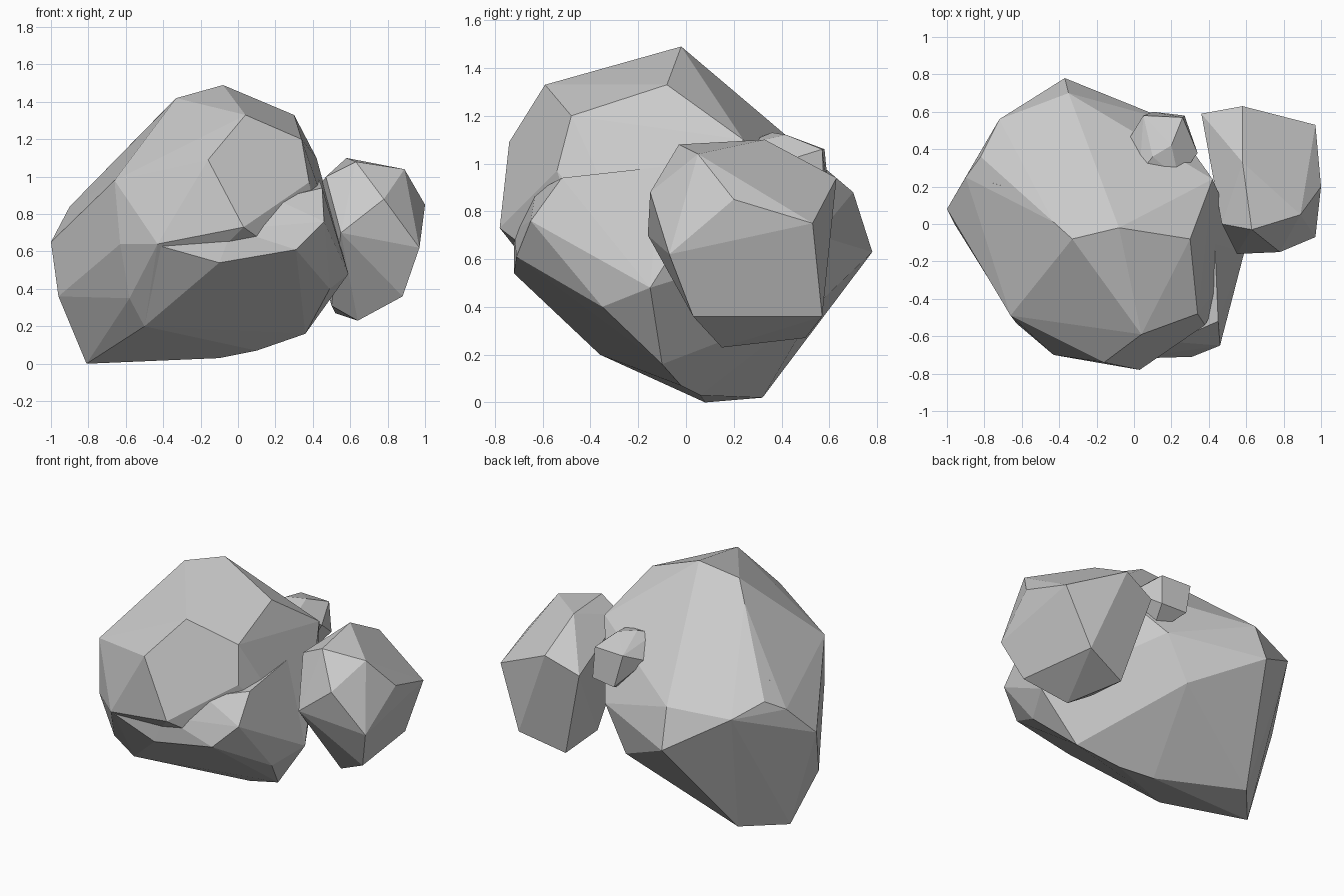
import bpy
import bmesh
import math

default_cube = bpy.data.objects.get("Cube")
if default_cube:
    bpy.data.objects.remove(default_cube, do_unlink=True)

# Single matte stone colour
stone = bpy.data.materials.new("stone_grey")
stone.use_nodes = True
stone_colour = (0.6, 0.6, 0.6, 1)
stone.diffuse_color = stone_colour
stone.node_tree.nodes["Principled BSDF"].inputs["Base Color"].default_value = stone_colour


def make_rock(name, corners):
    """Wrap the corners in a faceted convex stone with flat faces."""
    mesh = bpy.data.meshes.new(name)
    bm = bmesh.new()
    for corner in corners:
        bm.verts.new(corner)
    hull = bmesh.ops.convex_hull(bm, input=bm.verts[:])
    leftovers = [v for v in hull["geom_interior"] + hull["geom_unused"]
                 if isinstance(v, bmesh.types.BMVert) and v.is_valid]
    bmesh.ops.delete(bm, geom=list(set(leftovers)), context="VERTS")
    # Merge nearly level triangles into broad facets
    bmesh.ops.dissolve_limit(bm, angle_limit=math.radians(5),
                             verts=bm.verts[:], edges=bm.edges[:])
    bmesh.ops.recalc_face_normals(bm, faces=bm.faces[:])
    bm.to_mesh(mesh)
    bm.free()
    mesh.materials.append(stone)
    rock = bpy.data.objects.new(name, mesh)
    bpy.context.scene.collection.objects.link(rock)
    return rock


# Main boulder, described region by region
crown = [(-.08, -.02, 1.49), (.04, -.59, 1.33), (.3, -.08, 1.33),
         (-.33, -.08, 1.42), (.34, -.48, 1.2), (-.43, .01, 1.32),
         (-.35, .35, 1.12)]
brow = [(-.16, -.74, 1.09), (-.66, -.49, .98), (.03, -.78, .73),
        (.38, -.54, .97), (-.43, -.7, .64), (-.63, -.53, .64)]
left_end = [(-1, .08, .65), (-.96, 0, .36), (-.82, .36, .91),
            (-.72, .56, .84), (-.9, .25, .84), (-.58, -.45, .35)]
back_side = [(-.37, .78, .63), (-.35, .7, .88), (-.12, .61, .8),
             (.2, .55, .7), (.42, .24, 1.1), (.05, .55, .41)]
underside = [(-.81, .08, 0), (-.6, .32, .02), (-.1, .06, .03),
             (.36, -.1, .16), (-.5, -.36, .2), (.49, -.35, .4),
             (.59, -.15, .48), (.1, -.02, .07)]
make_rock("main_boulder", crown + brow + left_end + back_side + underside)

# Lower ledge emerging below the overhanging brow
ledge = [(-.1, -.72, .54), (.31, -.71, .61), (.46, -.65, .76),
         (.45, -.52, .94), (.2, -.63, .88), (-.42, -.69, .63),
         (-.03, -.72, .72), (.42, .2, 1.02)]
make_rock("lower_ledge", ledge + underside)

# Side boulder leaning on the main one
side_top = [(.58, .33, 1.1), (.47, 0, 1), (.63, -.03, 1.08),
            (.89, .05, 1.04), (.58, .63, .94), (.36, .59, .85)]
side_middle = [(.78, -.15, .88), (.97, -.07, .62), (.55, -.16, .7),
               (1, .2, .85), (.97, .53, .75)]
side_bottom = [(.88, .03, .36), (.81, .57, .36), (.64, .15, .23),
               (.52, .5, .27), (.5, .2, .31)]
make_rock("side_boulder", side_top + side_middle + side_bottom)

# Small stone wedged into the back
make_rock("back_pebble", [
    (.1, .36, 1.13), (.2, .42, 1.12), (-.03, .45, 1), (.05, .58, 1.06),
    (.26, .57, 1.06), (.34, .38, 1), (.24, .24, 1.08), (.03, .27, 1.1),
    (.1, .6, .85), (.27, .58, .86), (.2, .4, .75)])

# Thin chip standing proud of the left shoulder
make_rock("shoulder_chip", [
    (-.69, .2, 1.05), (-.76, .22, .98), (-.55, .12, 1.12),
    (-.6, .25, 1), (-.7, .05, .9), (-.6, .1, .9)])
